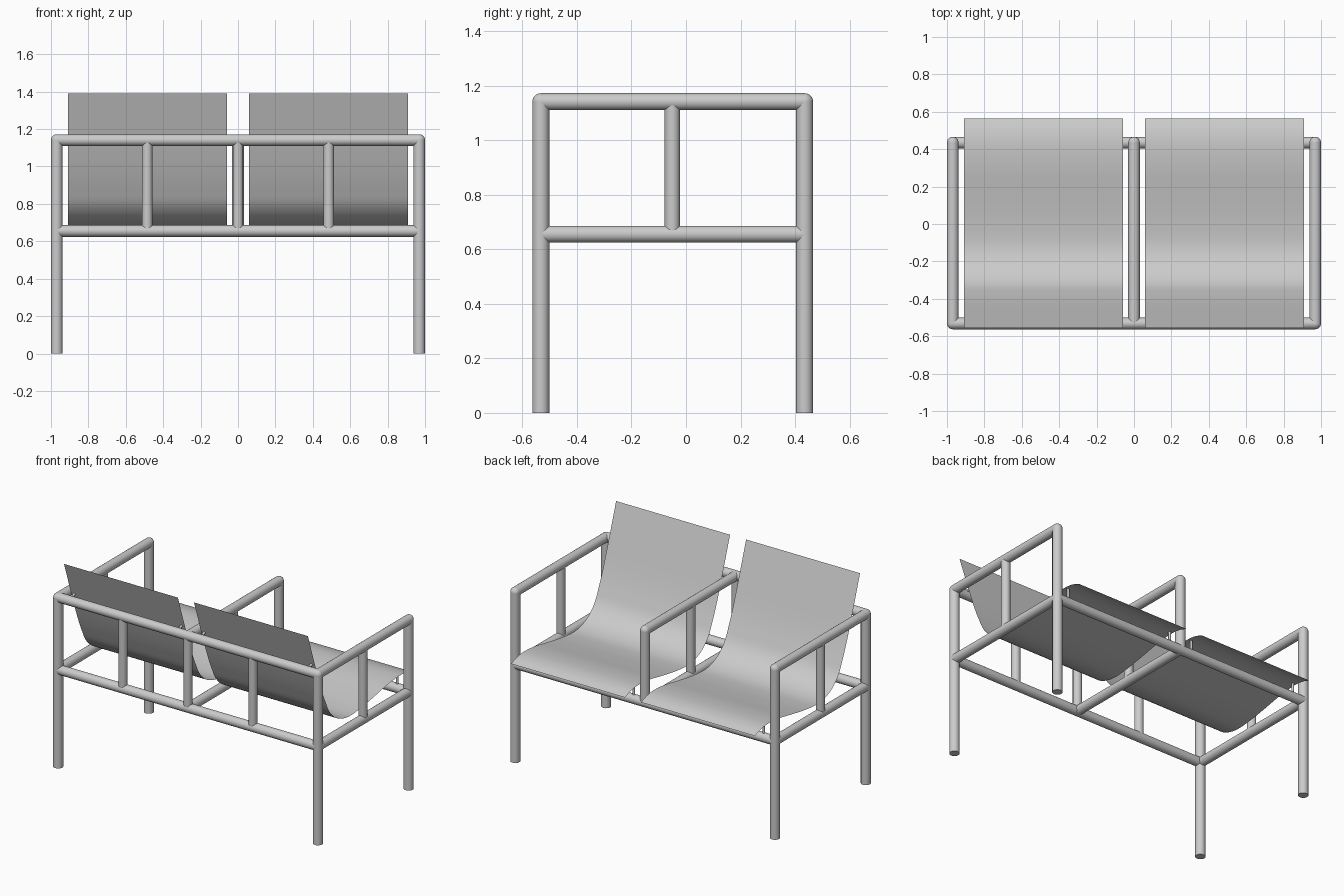
import bpy, bmesh, math
from mathutils import Vector

cube = bpy.data.objects.get("Cube")
if cube:
    bpy.data.objects.remove(cube, do_unlink=True)


def material(name, value):
    mat = bpy.data.materials.new(name)
    mat.use_nodes = True
    colour = (value, value, value, 1)
    mat.diffuse_color = colour
    mat.node_tree.nodes["Principled BSDF"].inputs["Base Color"].default_value = colour
    return mat


GREY = material("plain grey", 0.6)

R = 0.031                      # main tube radius
THIN = 0.028                   # infill tube radius
SIDE, BACK, FRONT = 0.969, -0.532, 0.435
LOW, HIGH = 0.655, 1.141       # rail heights


def finish(obj, name):
    obj.name = name
    obj.data.materials.append(GREY)
    bpy.ops.object.shade_smooth_by_angle(angle=math.radians(40))


def tube(name, a, b, radius=R):
    a, b = Vector(a), Vector(b)
    bpy.ops.mesh.primitive_cylinder_add(vertices=24, radius=radius, depth=(b - a).length,
                                        location=(a + b) / 2)
    obj = bpy.context.object
    obj.rotation_euler = (b - a).to_track_quat('Z', 'Y').to_euler()
    finish(obj, name)


def corner(name, at):
    bpy.ops.mesh.primitive_uv_sphere_add(segments=24, ring_count=12, radius=R, location=at)
    finish(bpy.context.object, name)


# Legs and their rounded top corners
for side, x in (("right", -SIDE), ("left", SIDE)):
    for end, y in (("back", BACK), ("front", FRONT)):
        tube(f"{side}_{end}_leg", (x, y, 0), (x, y, HIGH))
        corner(f"{side}_{end}_corner", (x, y, HIGH))

# Long rails
tube("back_top_rail", (-SIDE, BACK, HIGH), (SIDE, BACK, HIGH))
tube("back_lower_rail", (-SIDE, BACK, LOW), (SIDE, BACK, LOW))
tube("front_lower_rail", (-SIDE, FRONT, LOW), (SIDE, FRONT, LOW))

# Arm frames at both sides and in the middle
for side, x in (("right", -SIDE), ("middle", 0), ("left", SIDE)):
    tube(f"{side}_armrest", (x, BACK, HIGH), (x, FRONT, HIGH))
    tube(f"{side}_lower_rail", (x, BACK, LOW), (x, FRONT, LOW))
    tube(f"{side}_arm_support", (x, -0.05, LOW), (x, -0.05, HIGH), THIN)
tube("middle_front_post", (0, FRONT, LOW), (0, FRONT, HIGH))
corner("middle_front_corner", (0, FRONT, HIGH))

# Back uprights
for name, x in (("right", -0.485), ("middle", 0), ("left", 0.485)):
    tube(f"{name}_back_upright", (x, BACK, LOW), (x, BACK, HIGH), THIN)

# Side profile of the sling seat, as (y, z) from the front lip to the top of the back
PROFILE = [Vector(p) for p in (
    (0.565, 0.72), (0.5, 0.742), (0.42, 0.75), (0.3, 0.74), (0.15, 0.712), (0.0, 0.688),
    (-0.13, 0.682), (-0.24, 0.715), (-0.32, 0.785), (-0.37, 0.88), (-0.42, 1.0),
    (-0.48, 1.17), (-0.555, 1.39))]


def smooth_path(points, steps=5):
    padded = [2 * points[0] - points[1]] + points + [2 * points[-1] - points[-2]]
    path = []
    for a, b, c, d in zip(padded, padded[1:], padded[2:], padded[3:]):
        for i in range(steps):
            t = i / steps
            path.append(0.5 * (2 * b + (c - a) * t + (2 * a - 5 * b + 4 * c - d) * t * t
                               + (3 * b - a - 3 * c + d) * t ** 3))
    return path + [points[-1]]


def sling(name, x0, x1):
    bm = bmesh.new()
    rows = [[bm.verts.new((x, p.x, p.y)) for x in (x0, x1)] for p in smooth_path(PROFILE)]
    for (a, b), (c, d) in zip(rows, rows[1:]):
        bm.faces.new((b, a, c, d))
    bm.normal_update()
    if bm.faces[:][0].normal.z < 0:
        bmesh.ops.reverse_faces(bm, faces=bm.faces[:])
    mesh = bpy.data.meshes.new(name)
    bm.to_mesh(mesh)
    bm.free()
    obj = bpy.data.objects.new(name, mesh)
    bpy.context.collection.objects.link(obj)
    bpy.ops.object.select_all(action='DESELECT')
    obj.select_set(True)
    bpy.context.view_layer.objects.active = obj
    finish(obj, name)


# Two sling seats, each held by four small pins
for side, s in (("right", -1), ("left", 1)):
    sling(f"{side}_sling_seat", min(s * 0.06, s * 0.91), max(s * 0.06, s * 0.91))
    for place, x in (("inner", 0.085), ("outer", 0.885)):
        tube(f"{side}_{place}_seat_pin", (s * x, FRONT, LOW), (s * x, FRONT, 0.748), 0.008)
        tube(f"{side}_{place}_back_pin", (s * x, BACK, HIGH), (s * x, -0.479, 1.165), 0.008)
